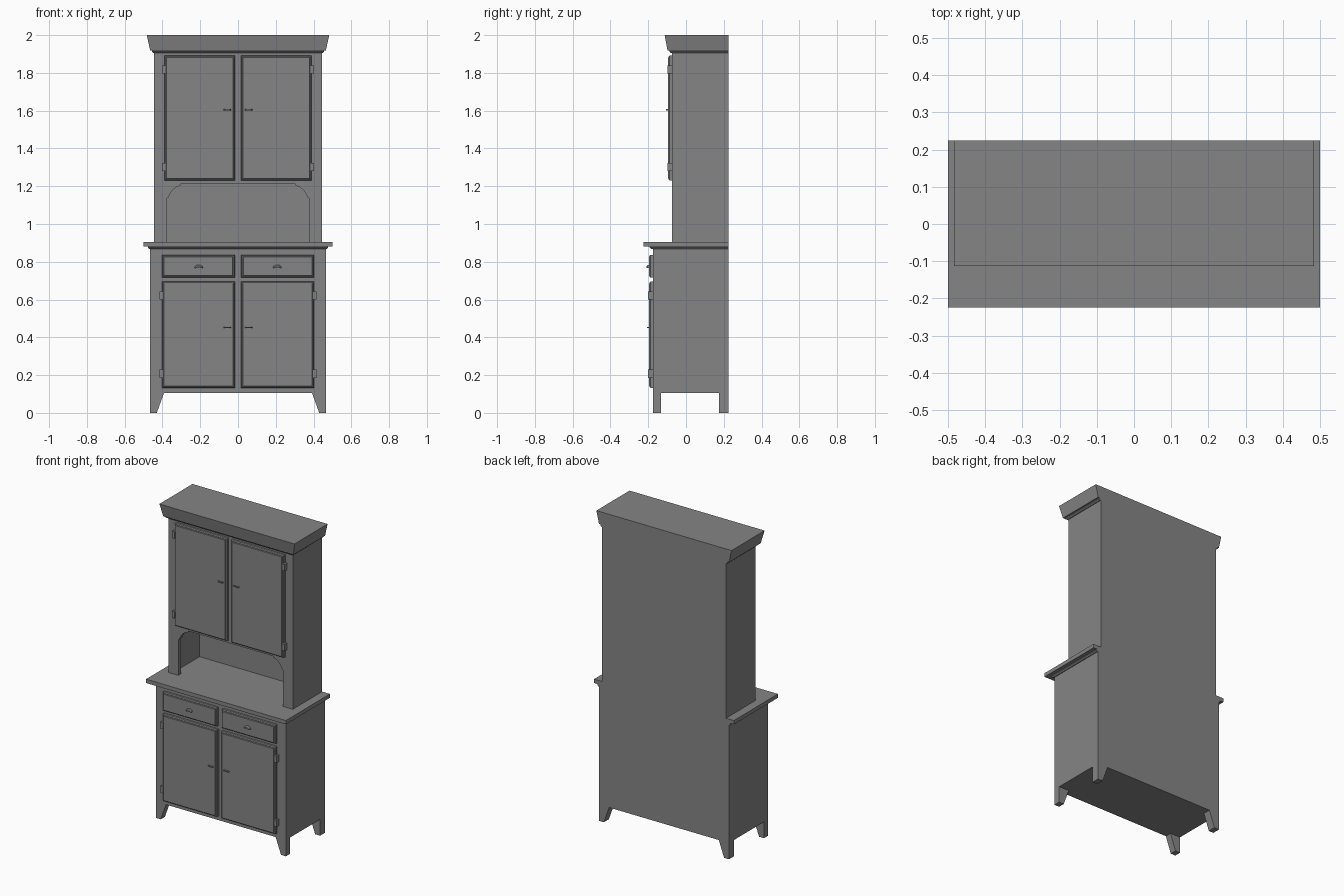
import bpy, bmesh, math

cube = bpy.data.objects.get("Cube")
if cube:
    bpy.data.objects.remove(cube, do_unlink=True)

GREY = (0.235, 0.235, 0.235, 1)
paint = bpy.data.materials.new("grey_paint")
paint.use_nodes = True
paint.diffuse_color = GREY
paint.node_tree.nodes["Principled BSDF"].inputs["Base Color"].default_value = GREY

BACK = 0.225
LOW_FRONT = -0.175
TOP_FRONT = -0.074


def loft(name, rings):
    """Closed solid through rings that have equal point counts."""
    bm = bmesh.new()
    loops = [[bm.verts.new(p) for p in ring] for ring in rings]
    n = len(loops[0])
    for a, b in zip(loops, loops[1:]):
        for i in range(n):
            j = (i + 1) % n
            bm.faces.new((a[i], a[j], b[j], b[i]))
    bm.faces.new(loops[0][::-1])
    bm.faces.new(loops[-1])
    bmesh.ops.recalc_face_normals(bm, faces=bm.faces)
    mesh = bpy.data.meshes.new(name)
    bm.to_mesh(mesh)
    bm.free()
    mesh.materials.append(paint)
    obj = bpy.data.objects.new(name, mesh)
    bpy.context.collection.objects.link(obj)
    return obj


def extrude_y(name, profile, y0, y1):
    return loft(name, [[(x, y, z) for x, z in profile] for y in (y0, y1)])


def rect(x0, x1, z0, z1):
    return [(x0, z0), (x1, z0), (x1, z1), (x0, z1)]


def box(name, x0, x1, y0, y1, z0, z1):
    return extrude_y(name, rect(x0, x1, z0, z1), y0, y1)


def moulding(name, levels):
    """Flush-backed moulding; levels are (half width, front y, z)."""
    return loft(name, [[(-w, y, z), (w, y, z), (w, BACK, z), (-w, BACK, z)]
                       for w, y, z in levels])


def panel(name, x0, x1, z0, z1, y):
    """Door or drawer front with a stepped, rounded rim."""
    rim = [(0, 0), (0, 0.013), (0.005, 0.018), (0.009, 0.018), (0.011, 0.022)]
    return loft(name, [[(px, y - d, pz) for px, pz in
                        rect(x0 + i, x1 - i, z0 + i, z1 - i)] for i, d in rim])


# Lower case, worktop and mouldings
box("lower_case", -0.465, 0.465, LOW_FRONT, BACK, 0.105, 0.87)
moulding("worktop_moulding", [(0.47, -0.183, 0.868), (0.476, -0.192, 0.875),
                              (0.476, -0.192, 0.881)])
moulding("worktop", [(0.5, -0.225, 0.881), (0.5, -0.225, 0.906)])

# Upper case with an open niche under the cupboard
box("upper_case", -0.444, 0.444, TOP_FRONT, BACK, 1.22, 1.91)
box("niche_back", -0.444, 0.444, 0.21, BACK, 0.906, 1.22)
corner = [(0.375, 0.906), (0.375, 1.138), (0.367, 1.142), (0.36, 1.16),
          (0.346, 1.18), (0.327, 1.195), (0.306, 1.203), (0.303, 1.212)]
arch = [(0.444, 0.906)] + corner
arch += [(-x, z) for x, z in reversed(arch)]
extrude_y("niche_frame", arch + [(-0.444, 1.22), (0.444, 1.22)],
          TOP_FRONT, TOP_FRONT + 0.03)

# Crown
moulding("crown_moulding", [(0.449, -0.08, 1.905), (0.455, -0.088, 1.912),
                            (0.455, -0.088, 1.919)])
moulding("crown", [(0.465, -0.098, 1.919), (0.483, -0.113, 2.0)])

# Parts repeated on both sides
for s, side in ((1, "left"), (-1, "right")):
    def span(a, b):
        return sorted((s * a, s * b))

    # Tapered feet
    foot = [(s * x, z) for x, z in ((0.465, 0), (0.43, 0), (0.392, 0.105), (0.465, 0.105))]
    extrude_y(f"front_foot_{side}", foot, LOW_FRONT, -0.132)
    extrude_y(f"back_foot_{side}", foot, 0.174, BACK)

    # Niche side wall
    box(f"niche_side_{side}", *span(0.422, 0.444), TOP_FRONT + 0.03, 0.21, 0.906, 1.22)

    # Drawer, with a half-round cup pull
    panel(f"drawer_{side}", *span(0.017, 0.403), 0.716, 0.837, LOW_FRONT)
    arc = [math.pi * i / 10 for i in range(11)]
    rings = []
    for scale, y in ((1, -0.196), (0.9, -0.204), (0.6, -0.209)):
        rings.append([(s * 0.208 + 0.023 * scale * math.cos(a), y,
                       0.767 + 0.017 * scale * math.sin(a)) for a in arc])
    loft(f"drawer_pull_{side}", rings)

    # Doors with hinges and slim handles: name, outer x, bottom, top, case front,
    # hinge heights, handle height
    doors = [("lower_door", 0.403, 0.132, 0.695, LOW_FRONT, (0.207, 0.621), 0.452),
             ("upper_door", 0.39, 1.23, 1.892, TOP_FRONT, (1.302, 1.818), 1.605)]
    for name, outer, z0, z1, y, hinges, hz in doors:
        panel(f"{name}_{side}", *span(0.015, outer), z0, z1, y)
        for k, z in enumerate(hinges):
            box(f"{name}_hinge_{k}_{side}", *span(outer - 0.006, outer + 0.012),
                y - 0.025, y, z - 0.022, z + 0.022)
        grip = [(0.036, 0.021), (0.042, 0.032), (0.07, 0.032), (0.078, 0.021)]
        loft(f"{name}_handle_{side}", [[(s * gx, y - d, z) for gx, d in grip]
                                       for z in (hz - 0.003, hz + 0.003)])
